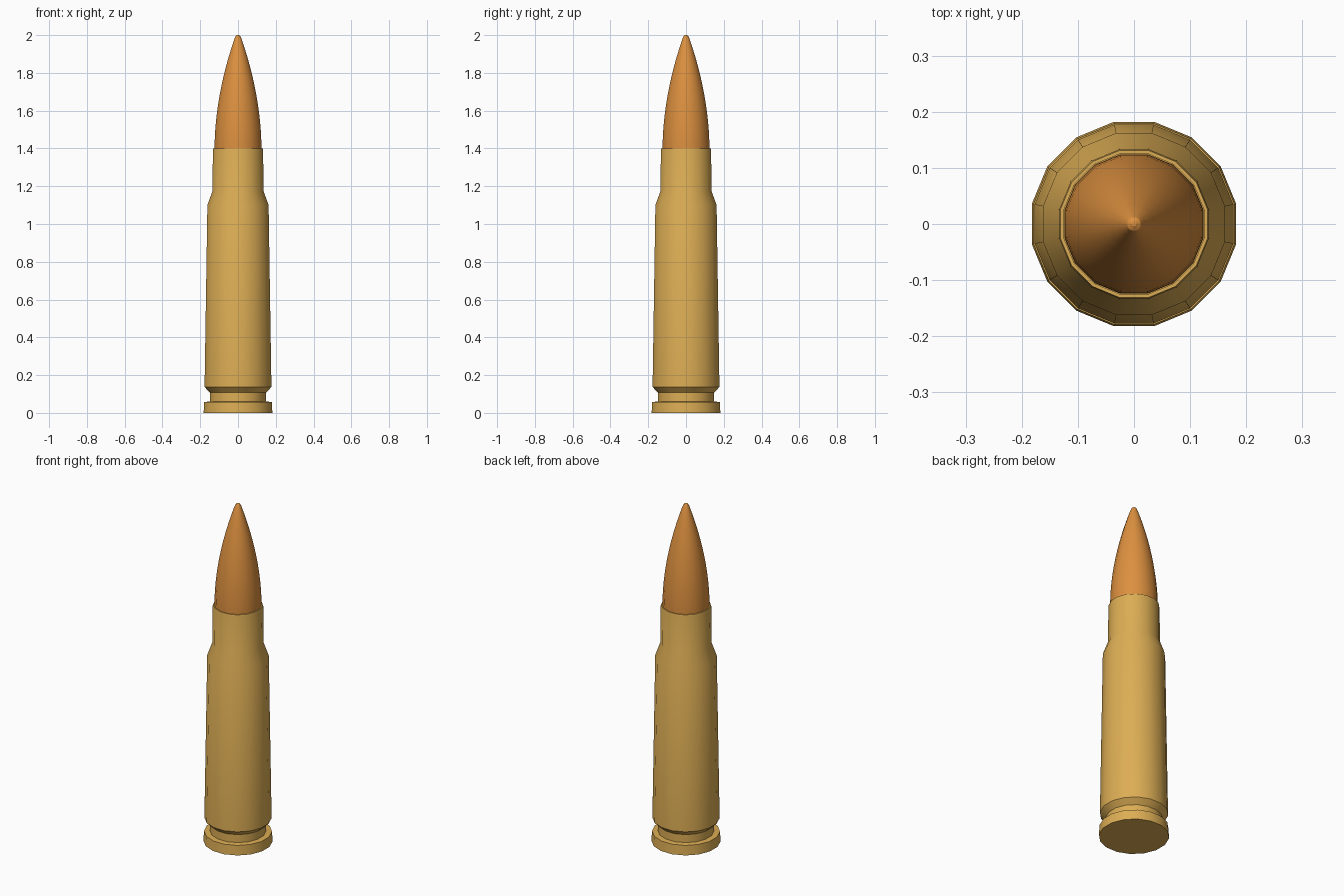
import bpy, bmesh, math

if "Cube" in bpy.data.objects:
    bpy.data.objects.remove(bpy.data.objects["Cube"])

SIDES = 16
FLAT = math.cos(math.pi / SIDES)  # profile widths are measured across the flats


def lathe(name, profile, color):
    """Revolve (half width, z) points into a capped solid with flats on the axes."""
    bm = bmesh.new()
    rings = []
    for w, z in profile:
        r = w / FLAT
        angles = [(i + 0.5) * 2 * math.pi / SIDES for i in range(SIDES)]
        rings.append([bm.verts.new((r * math.cos(a), r * math.sin(a), z)) for a in angles])
    for lo, hi in zip(rings, rings[1:]):
        for i in range(SIDES):
            j = (i + 1) % SIDES
            bm.faces.new((lo[i], lo[j], hi[j], hi[i]))
    bm.faces.new(rings[0][::-1])
    bm.faces.new(rings[-1])
    mesh = bpy.data.meshes.new(name)
    bm.to_mesh(mesh)
    bm.free()
    mat = bpy.data.materials.new(name + "_metal")
    mat.diffuse_color = color
    mat.use_nodes = True
    mat.node_tree.nodes["Principled BSDF"].inputs["Base Color"].default_value = mat.diffuse_color
    mesh.materials.append(mat)
    obj = bpy.data.objects.new(name, mesh)
    bpy.context.collection.objects.link(obj)
    bpy.ops.object.select_all(action='DESELECT')
    obj.select_set(True)
    bpy.context.view_layer.objects.active = obj
    bpy.ops.object.shade_smooth_by_angle(angle=math.radians(30))
    return obj


# Brass case: rim, extractor groove, tapered body, shoulder, neck, mouth
case = [(0.182, 0), (0.179, 0.058), (0.148, 0.06), (0.148, 0.107),
        (0.177, 0.137), (0.162, 1.10), (0.135, 1.175), (0.133, 1.392),
        (0.131, 1.40), (0.125, 1.40), (0.125, 1.37)]
lathe("case", case, (0.72, 0.42, 0.09, 1))

# Copper tip: straight shank seated in the neck, then a curved nose
STEPS = 12
tip = [(0.124, 1.34)]
for i in range(STEPS + 1):
    t = i / STEPS
    tip.append((0.019 + 0.105 * (1 - t ** 1.9), 1.40 + 0.58 * t))
tip += [(0.012, 1.995), (0.004, 2.0)]
lathe("bullet_tip", tip, (0.72, 0.28, 0.05, 1))
